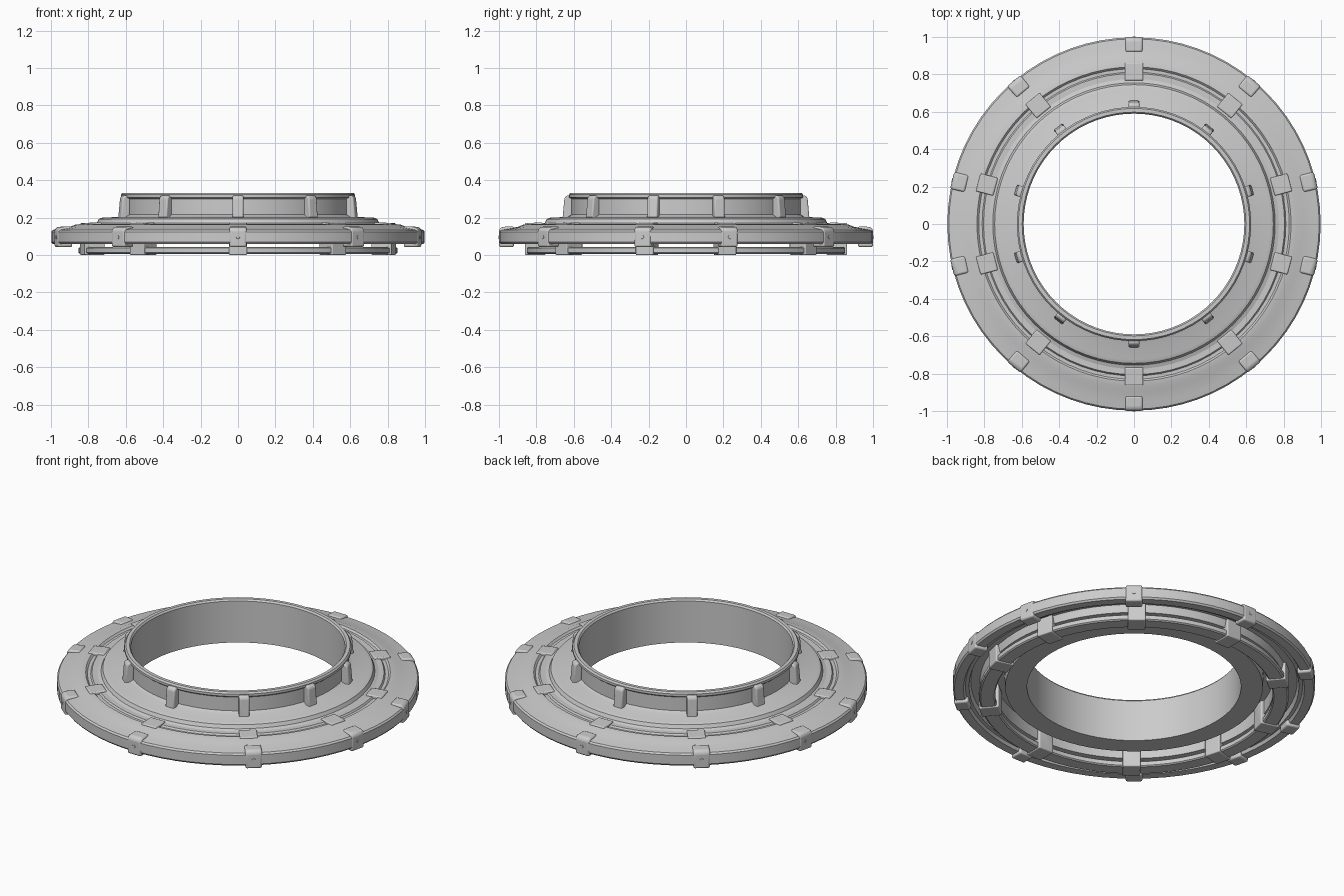
import bpy, bmesh, math
from mathutils import Matrix, Vector

if "Cube" in bpy.data.objects:
    bpy.data.objects.remove(bpy.data.objects["Cube"])

SEG = 72

def finish(name, bm, bevel=0.0):
    bmesh.ops.recalc_face_normals(bm, faces=bm.faces)
    me = bpy.data.meshes.new(name)
    bm.to_mesh(me)
    bm.free()
    ob = bpy.data.objects.new(name, me)
    bpy.context.collection.objects.link(ob)
    bpy.ops.object.select_all(action='DESELECT')
    bpy.context.view_layer.objects.active = ob
    ob.select_set(True)
    if bevel:
        m = ob.modifiers.new("bevel", 'BEVEL')
        m.width, m.segments = bevel, 3
    bpy.ops.object.shade_smooth_by_angle(angle=math.radians(32))
    return ob

def lathe(name, profile):
    """Spin a closed (radius, z) outline around the z axis."""
    bm = bmesh.new()
    rings = []
    for i in range(SEG):
        a = 2 * math.pi * i / SEG
        rings.append([bm.verts.new((r * math.cos(a), r * math.sin(a), z)) for r, z in profile])
    n = len(profile)
    for i in range(SEG):
        p, q = rings[i], rings[(i + 1) % SEG]
        for j in range(n):
            k = (j + 1) % n
            bm.faces.new((p[j], q[j], q[k], p[k]))
    return finish(name, bm)

def around(a1, a2):
    """Ten clip directions, mirrored left-right and front-back."""
    return [90, 270] + [s for a in (a1, a2) for s in (a, 180 - a, 180 + a, 360 - a)]

def clips(name, outline, width, angles, bevel):
    """Extruded (radius, z) outline repeated around the ring."""
    bm = bmesh.new()
    for ang in angles:
        rot = Matrix.Rotation(math.radians(ang), 4, 'Z')
        sides = [[bm.verts.new(rot @ Vector((r, y, z))) for r, z in outline]
                 for y in (-width / 2, width / 2)]
        bm.faces.new(sides[0])
        bm.faces.new(sides[1][::-1])
        n = len(outline)
        for j in range(n):
            k = (j + 1) % n
            bm.faces.new((sides[0][j], sides[1][j], sides[1][k], sides[0][k]))
    return finish(name, bm, bevel)

# Upright collar with rolled lip and stepped shoulder
lathe("collar", [(0.59, 0.07), (0.59, 0.322), (0.598, 0.332), (0.618, 0.332), (0.626, 0.322),
                 (0.626, 0.308), (0.613, 0.298), (0.613, 0.215), (0.635, 0.203), (0.725, 0.2),
                 (0.745, 0.192), (0.755, 0.172), (0.775, 0.165), (0.775, 0.145), (0.715, 0.145),
                 (0.71, 0.07)])

# Wide sloping flange with raised ridge and hollow underside
lathe("flange", [(0.77, 0.06), (0.77, 0.165), (0.805, 0.165), (0.812, 0.155), (0.83, 0.155),
                 (0.84, 0.165), (0.87, 0.162), (0.9, 0.15), (0.96, 0.14), (0.99, 0.134),
                 (0.998, 0.124), (0.998, 0.068), (0.99, 0.058), (0.94, 0.058), (0.93, 0.075),
                 (0.91, 0.075), (0.9, 0.105), (0.85, 0.105), (0.84, 0.06)])

# Thin ring hanging below the flange
lathe("lower_ring", [(0.765, 0.012), (0.765, 0.036), (0.772, 0.042), (0.845, 0.042),
                     (0.853, 0.036), (0.853, 0.012), (0.845, 0.006), (0.772, 0.006)])

# Rim clips gripping the flange edge
clips("rim_clips", [(0.92, 0.042), (0.92, 0.153), (0.985, 0.15), (1.0, 0.135), (1.0, 0.042)],
      0.092, around(13.5, 50), 0.012)

# Bridges tying the lower ring to the flange
clips("bridge_clips", [(0.75, 0.0), (0.75, 0.14), (0.77, 0.174), (0.862, 0.17), (0.862, 0.0)],
      0.098, around(15, 51), 0.006)

# Narrow clips standing against the collar
clips("collar_clips", [(0.608, 0.195), (0.608, 0.318), (0.638, 0.318), (0.65, 0.305), (0.66, 0.195)],
      0.058, around(16, 52), 0.008)

# Small rivets on the rim clip faces
bm = bmesh.new()
for ang in around(13.5, 50):
    rot = Matrix.Rotation(math.radians(ang), 4, 'Z')
    place = rot @ Matrix.Translation((0.996, 0, 0.095)) @ Matrix.Rotation(math.pi / 2, 4, 'Y')
    bmesh.ops.create_cone(bm, cap_ends=True, segments=12, radius1=0.012, radius2=0.009,
                          depth=0.012, matrix=place)
finish("rivets", bm)
